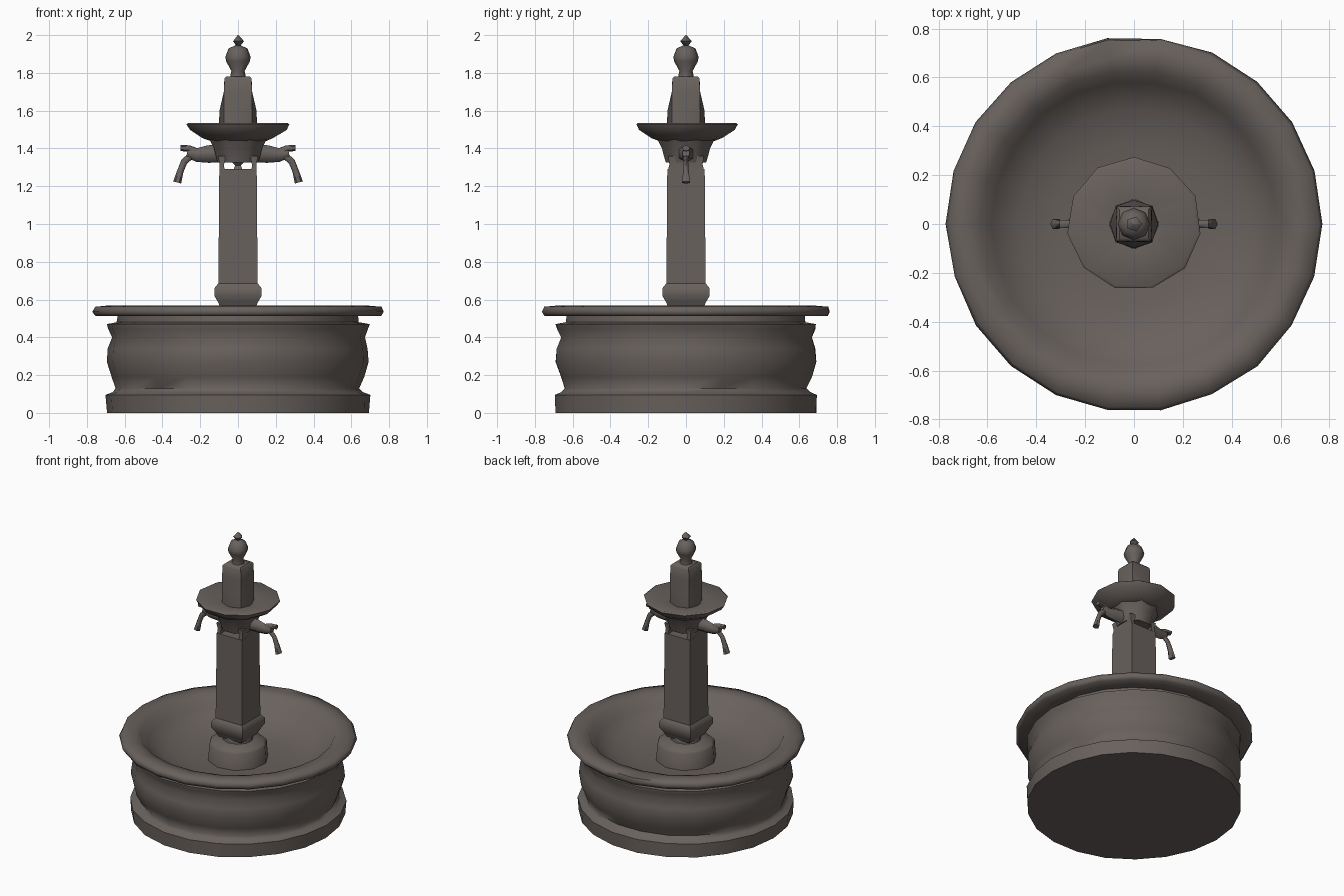
import bpy, bmesh, math, random
from mathutils import Vector

if "Cube" in bpy.data.objects:
    bpy.data.objects.remove(bpy.data.objects["Cube"])

random.seed(4)
stone = bpy.data.materials.new("weathered_stone")
stone.diffuse_color = (0.14, 0.12, 0.11, 1)
stone.use_nodes = True
stone.node_tree.nodes["Principled BSDF"].inputs["Base Color"].default_value = stone.diffuse_color


def finish(name, bm, angle):
    bmesh.ops.recalc_face_normals(bm, faces=bm.faces)
    me = bpy.data.meshes.new(name)
    bm.to_mesh(me)
    bm.free()
    me.materials.append(stone)
    ob = bpy.data.objects.new(name, me)
    bpy.context.collection.objects.link(ob)
    bpy.ops.object.select_all(action='DESELECT')
    ob.select_set(True)
    bpy.context.view_layer.objects.active = ob
    bpy.ops.object.shade_smooth_by_angle(angle=math.radians(angle))
    return ob


def bridge(bm, rings):
    """Skin a list of vertex rings and close both ends."""
    for a, b in zip(rings, rings[1:]):
        n = len(a)
        for i in range(n):
            j = (i + 1) % n
            bm.faces.new((a[i], a[j], b[j], b[i]))
    bm.faces.new(rings[0])
    bm.faces.new(rings[-1])


def lathe(name, profile, sides, turn=0.0, wear=0.0, angle=60):
    """Stack rings from (radius, height) pairs; an optional third value is the radius of odd corners."""
    bm = bmesh.new()
    rings = []
    for r, z, *odd in profile:
        ring = []
        for i in range(sides):
            a = turn + math.tau * i / sides
            rr = (odd[0] if odd and i % 2 else r) + random.uniform(-wear, wear)
            ring.append(bm.verts.new((rr * math.cos(a), rr * math.sin(a), z)))
        rings.append(ring)
    bridge(bm, rings)
    return finish(name, bm, angle)


def square(name, profile, angle=50):
    """Square stack; the profile gives half widths."""
    return lathe(name, [(h * math.sqrt(2), z) for h, z in profile], 4, math.pi / 4, 0, angle)


def limb(name, path, sides=6):
    """Tube in the xz plane; path items are (x, z, half thickness, half depth)."""
    bm = bmesh.new()
    rings = []
    grow = 1 / math.cos(math.pi / 4) if sides == 4 else 1
    for k, (x, z, t, d) in enumerate(path):
        p, q = path[max(k - 1, 0)], path[min(k + 1, len(path) - 1)]
        along = Vector((q[0] - p[0], 0, q[1] - p[1])).normalized()
        across = Vector((-along.z, 0, along.x))
        ring = []
        for i in range(sides):
            a = math.tau * (i + (0.5 if sides == 4 else 0)) / sides
            ring.append(bm.verts.new(Vector((x, 0, z)) + across * t * grow * math.cos(a)
                                     + Vector((0, d * grow * math.sin(a), 0))))
        rings.append(ring)
    bridge(bm, rings)
    return finish(name, bm, 60)


# Basin: plinth, bulging wall, recessed neck, overhanging rim and sloping bowl
lathe("basin", [(.695, 0), (.699, .095), (.665, .11), (.645, .13), (.67, .19), (.695, .27), (.688, .34),
                (.67, .40), (.69, .445), (.695, .47), (.64, .48), (.635, .52), (.755, .512), (.768, .535),
                (.757, .562), (.69, .568), (.63, .556), (.585, .49), (.47, .425), (.33, .395), (.15, .385)],
      22, 0, .004, 65)

# Pedestal and square column
lathe("pedestal", [(.20, .36), (.19, .50), (.175, .515), (.10, .53), (.095, .57)], 10, .2)
square("column_collar", [(.09, .55), (.105, .585), (.125, .62), (.125, .66), (.105, .685)])
square("column", [(.104, .67), (.099, 1.29)])

# Thin core and side brackets between column and capital, leaving gaps
for sx in (-1, 1):
    limb("capital_bracket", [(sx * .085, 1.275, .014, .098), (sx * .086, 1.315, .012, .088),
                             (sx * .085, 1.36, .02, .095)], 4)
square("capital_core", [(.03, 1.275), (.015, 1.31), (.05, 1.345)])
lathe("capital", [(.115, 1.325), (.122, 1.345), (.138, 1.40), (.165, 1.45)], 8, math.pi / 8)

# Shallow upper dish
lathe("upper_dish", [(.15, 1.44), (.19, 1.455), (.258, 1.498), (.274, 1.528), (.262, 1.536), (.09, 1.502)],
      11, math.pi / 2, .003, 65)

# Block that runs from a round foot to a square top, then the finial
lathe("upper_block", [(.102, 1.495, .104), (.098, 1.60, .106), (.075, 1.70, .104), (.072, 1.77, .102),
                      (.06, 1.782, .085)], 8, 0, 0, 45)
lathe("finial_ball", [(.042, 1.775), (.035, 1.81), (.062, 1.86), (.067, 1.885), (.05, 1.93), (.015, 1.945)], 8)
lathe("finial_tip", [(.01, 1.94), (.032, 1.968), (.002, 2.0)], 5)

# Paired spouts with crests and falling jets
for sx in (-1, 1):
    limb("spout_body", [(sx * .08, 1.375, .05, .05), (sx * .16, 1.37, .046, .035),
                        (sx * .22, 1.365, .036, .026), (sx * .27, 1.375, .022, .02)])
    limb("spout_crest", [(sx * .20, 1.38, .015, .014), (sx * .26, 1.40, .017, .018), (sx * .305, 1.402, .016, .02)])
    limb("water_jet", [(sx * .245, 1.365, .018, .015), (sx * .285, 1.33, .018, .013),
                       (sx * .305, 1.28, .017, .017), (sx * .322, 1.22, .022, .024)])
